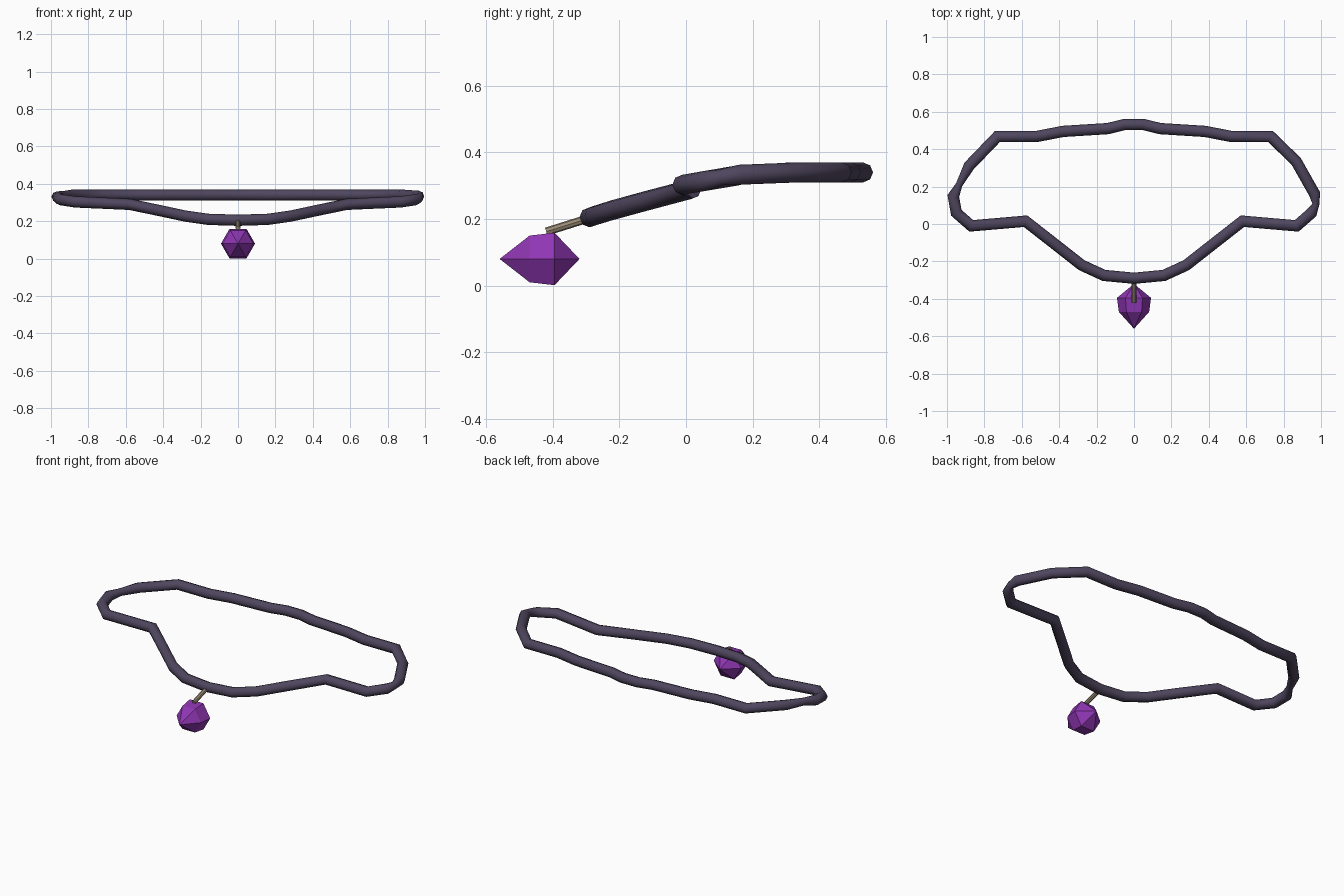
import bpy, bmesh, math
from mathutils import Vector

if "Cube" in bpy.data.objects:
    bpy.data.objects.remove(bpy.data.objects["Cube"])


def material(name, rgb):
    m = bpy.data.materials.new(name)
    m.diffuse_color = (*rgb, 1)
    m.use_nodes = True
    m.node_tree.nodes["Principled BSDF"].inputs["Base Color"].default_value = m.diffuse_color
    return m


def add_object(name, bm, mat, smooth):
    bmesh.ops.recalc_face_normals(bm, faces=bm.faces)
    mesh = bpy.data.meshes.new(name)
    bm.to_mesh(mesh)
    bm.free()
    mesh.materials.append(mat)
    for p in mesh.polygons:
        p.use_smooth = smooth
    ob = bpy.data.objects.new(name, mesh)
    bpy.context.collection.objects.link(ob)
    return ob


def bridge(bm, a, b):
    n = len(a)
    for i in range(n):
        bm.faces.new((a[i], a[(i + 1) % n], b[(i + 1) % n], b[i]))


def ring(bm, center, side, up, n):
    return [bm.verts.new(center + side * math.cos(2 * math.pi * i / n)
                         + up * math.sin(2 * math.pi * i / n)) for i in range(n)]


cord_mat = material("dark plum cord", (0.078, 0.061, 0.112))
gem_mat = material("purple gem", (0.275, 0.037, 0.45))
post_mat = material("dull brass", (0.33, 0.27, 0.185))

# cord path: shared half, with different kinks at the two ends (x, y, z, radius)
front = [(0.16, -0.275, 0.21, 1), (0.28, -0.22, 0.227, 1), (0.42, -0.11, 0.257, 1),
         (0.58, 0.015, 0.29, 1), (0.87, -0.01, 0.303, 1), (0.95, 0.06, 0.315, 1)]
back = [(0.73, 0.468, 0.34, 1), (0.52, 0.468, 0.34, 1), (0.38, 0.495, 0.34, 1),
        (0.14, 0.51, 0.34, 1), (0.05, 0.532, 0.34, 1)]
right_end = [(0.972, 0.105, 0.325, 0.6), (0.966, 0.16, 0.333, 1), (0.867, 0.335, 0.34, 1)]
left_end = [(0.966, 0.15, 0.33, 1), (0.935, 0.21, 0.337, 0.6), (0.882, 0.31, 0.34, 1)]


def mirrored(points):
    return [(-x, y, z, r) for x, y, z, r in reversed(points)]


path = ([(0, -0.29, 0.205, 1)] + front + right_end + back + mirrored(back)
        + mirrored(left_end) + mirrored(front))

# cord: mitred tube swept around the closed path
bm = bmesh.new()
R = 0.03
rings = []
for i, p in enumerate(path):
    c = Vector(p[:3])
    d0 = (c - Vector(path[i - 1][:3])).normalized()
    d1 = (Vector(path[(i + 1) % len(path)][:3]) - c).normalized()
    t = (d0 + d1).normalized()
    side = t.cross(Vector((0, 0, 1))).normalized()
    up = side.cross(t)
    miter = min(1 / max(t.dot(d1), 0.5), 1.2)
    rings.append(ring(bm, c, side * R * p[3] * miter, up * R * (0.5 + p[3] / 2), 8))
for i in range(len(rings)):
    bridge(bm, rings[i - 1], rings[i])
add_object("cord", bm, cord_mat, True)

# hanging post between cord and gem
bm = bmesh.new()
a, b = Vector((0, -0.29, 0.203)), Vector((0, -0.42, 0.162))
side = Vector((0.0125, 0, 0))
up = Vector((1, 0, 0)).cross(b - a).normalized() * 0.0125
ends = [ring(bm, p, side, up, 8) for p in (a, b)]
bridge(bm, *ends)
for e in ends:
    bm.faces.new(e)
add_object("hanging_post", bm, post_mat, False)

# faceted gem: two hexagon girdles with a point at each end
bm = bmesh.new()
X, Z = Vector((1, 0, 0)), Vector((0, 0, 1))
g = [ring(bm, Vector((0, y, 0.08)), X * r, Z * r, 6) for y, r in ((-0.47, 0.081), (-0.395, 0.091))]
bridge(bm, *g)
for loop, y in zip(g, (-0.56, -0.32)):
    tip = bm.verts.new((0, y, 0.08))
    for i in range(6):
        bm.faces.new((loop[i], loop[(i + 1) % 6], tip))
add_object("gem", bm, gem_mat, False)
